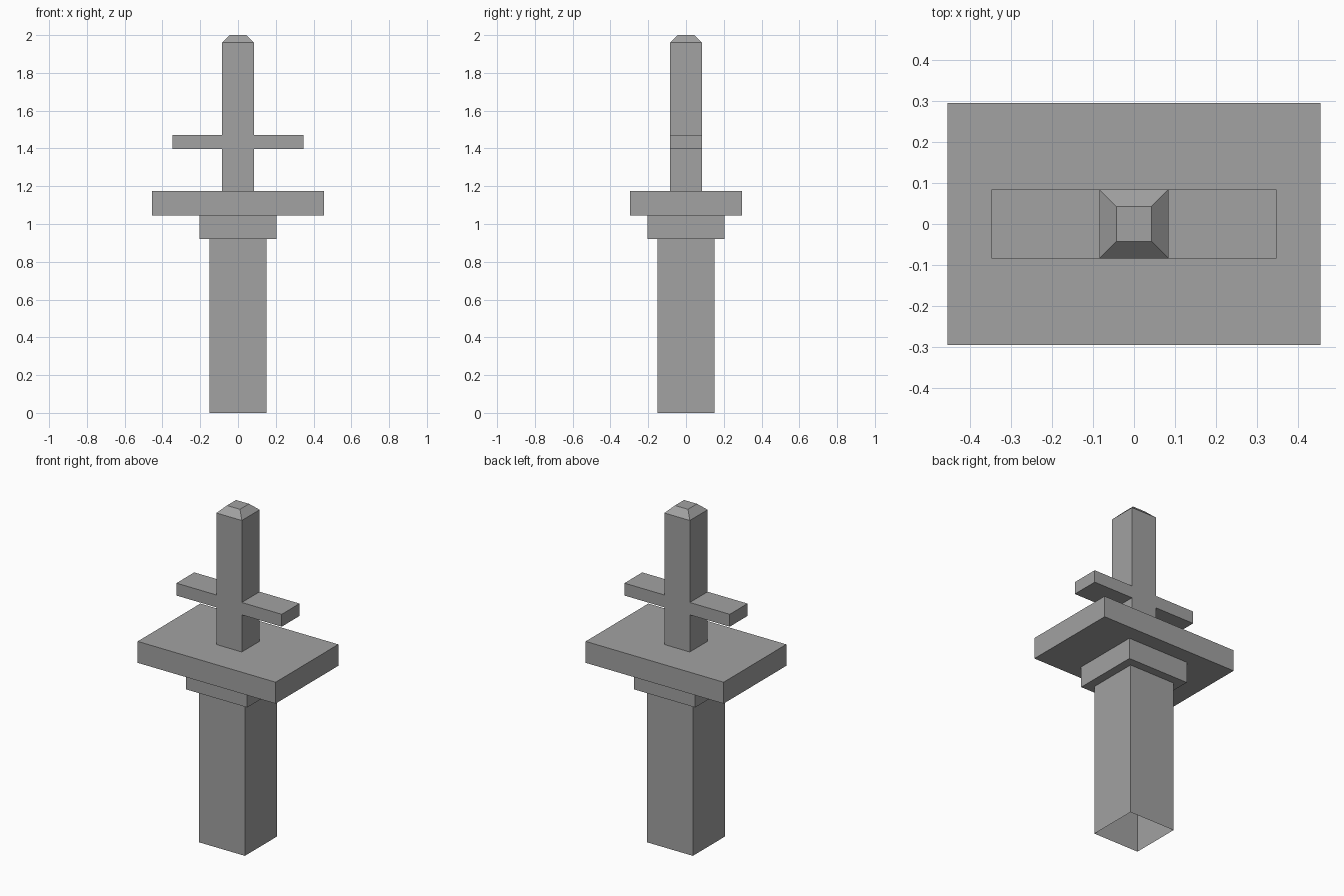
import bpy
import bmesh

cube = bpy.data.objects.get("Cube")
if cube:
    bpy.data.objects.remove(cube, do_unlink=True)

grey = bpy.data.materials.new("plain_grey")
grey.use_nodes = True
colour = (0.36, 0.36, 0.36, 1)
grey.diffuse_color = colour
grey.node_tree.nodes["Principled BSDF"].inputs["Base Color"].default_value = colour

# Half sizes (x, y) of each square section
COLUMN = (0.152, 0.152)
COLLAR = (0.203, 0.203)
PLATE = (0.456, 0.296)
POST = (0.084, 0.084)
TIP = (0.043, 0.043)
ARM_REACH = 0.348


def loft(name, sections, cap=False, arm_band=None):
    """Skin rectangular sections, listed from the bottom up, into an open shell."""
    bm = bmesh.new()
    rings = []
    for (hx, hy), z in sections:
        corners = ((-hx, -hy), (hx, -hy), (hx, hy), (-hx, hy))
        rings.append([bm.verts.new((x, y, z)) for x, y in corners])
    for low, high in zip(rings, rings[1:]):
        for i in range(4):
            j = (i + 1) % 4
            bm.faces.new((low[i], low[j], high[j], high[i]))
    if cap:
        bm.faces.new(rings[-1])
    bm.normal_update()

    # Pull the side faces of the chosen band out into arms
    if arm_band:
        sides = [f for f in bm.faces if abs(f.normal.x) > 0.9
                 and arm_band[0] < f.calc_center_median().z < arm_band[1]]
        result = bmesh.ops.extrude_discrete_faces(bm, faces=sides)
        for face in result["faces"]:
            reach = ARM_REACH if face.calc_center_median().x > 0 else -ARM_REACH
            old = [v.co.copy() for v in face.verts]
            for v in face.verts:
                v.co.x = reach
            new = list(face.verts)
            if not any(len(e.link_faces) > 1 for e in face.edges):
                base = [bm.verts.new(c) for c in old]
                for i in range(4):
                    j = (i + 1) % 4
                    bm.faces.new((base[i], base[j], new[j], new[i]))
        bmesh.ops.remove_doubles(bm, verts=bm.verts[:], dist=0.0001)
        bm.normal_update()

    mesh = bpy.data.meshes.new(name)
    bm.to_mesh(mesh)
    bm.free()
    mesh.materials.append(grey)
    obj = bpy.data.objects.new(name, mesh)
    bpy.context.collection.objects.link(obj)
    return obj


# Hollow column, open underneath
loft("column", [(COLUMN, 0), (COLUMN, 0.92)])

# Stepped collar and broad plate
loft("collar", [(COLUMN, 0.92), (COLLAR, 0.92), (COLLAR, 1.046)])
loft("plate", [(COLLAR, 1.046), (PLATE, 1.046), (PLATE, 1.174), (POST, 1.174)])

# Upper post with side arms and a bevelled tip
loft("post_with_arms",
     [(POST, 1.174), (POST, 1.396), (POST, 1.47), (POST, 1.96), (TIP, 2)],
     cap=True, arm_band=(1.396, 1.47))
